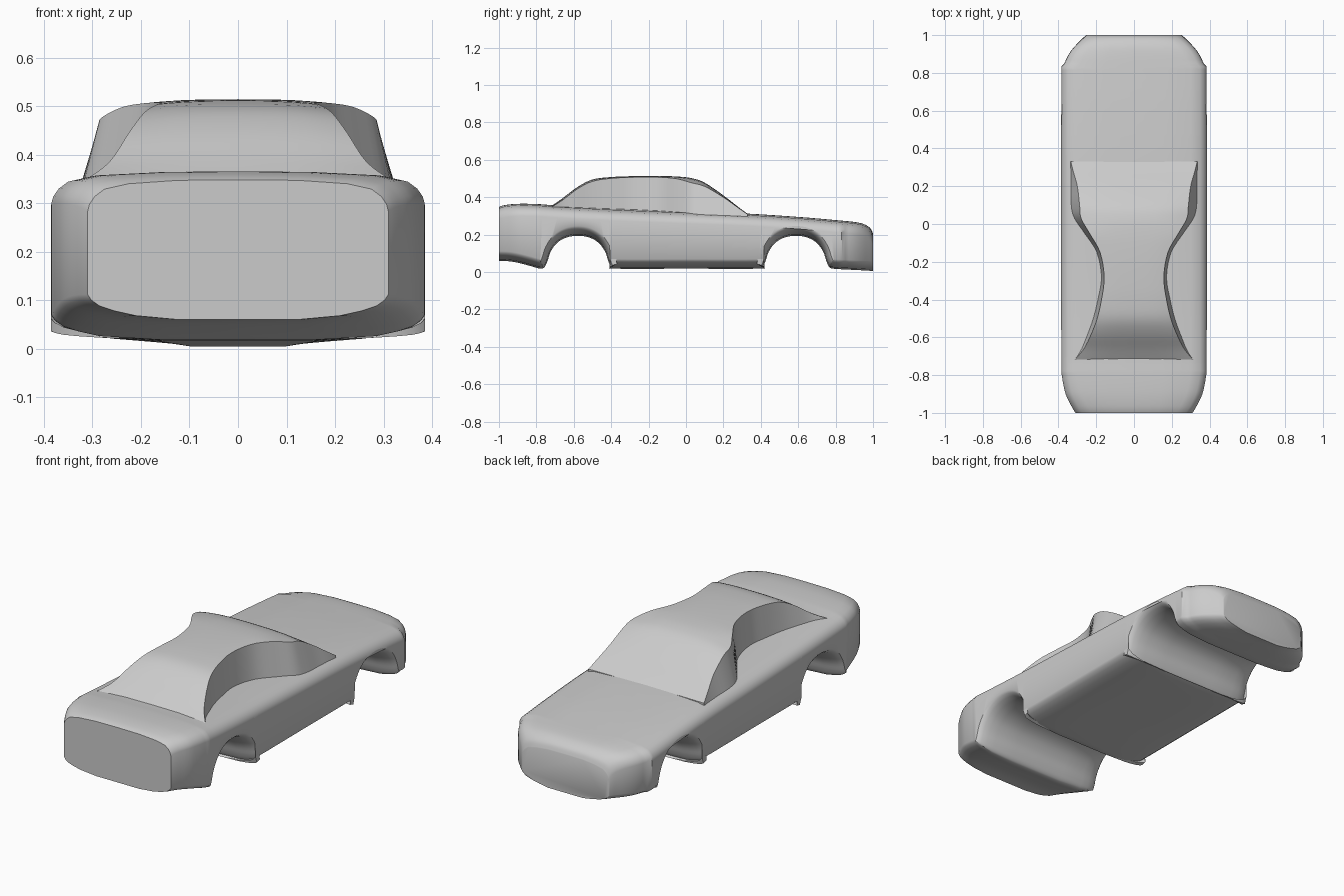
import bpy, bmesh, math

cube = bpy.data.objects.get("Cube")
if cube:
    bpy.data.objects.remove(cube)

paint = bpy.data.materials.new("light grey")
paint.use_nodes = True
grey = (0.6, 0.6, 0.6, 1)
paint.diffuse_color = grey
paint.node_tree.nodes["Principled BSDF"].inputs["Base Color"].default_value = grey


def smooth_path(points, steps):
    """Catmull-Rom curve through tuples of any size."""
    out = []
    for i in range(len(points) - 1):
        a, b = points[max(i - 1, 0)], points[i]
        c, d = points[i + 1], points[min(i + 2, len(points) - 1)]
        for s in range(steps):
            t = s / steps
            out.append(tuple(
                q + t * ((r - p) + t * ((2 * p - 5 * q + 4 * r - u) + t * (3 * q - p - 3 * r + u))) / 2
                for p, q, r, u in zip(a, b, c, d)))
    return out + [points[-1]]


def lookup(curve, y):
    """Linear reading of a (y, value) curve."""
    for (y0, v0), (y1, v1) in zip(curve, curve[1:]):
        if y <= y1:
            return v0 + (v1 - v0) * max(0, y - y0) / max(y1 - y0, 1e-6)
    return curve[-1][1]


def loft(name, halves, angle):
    """Skin half sections, each listed from bottom centre to top centre."""
    bm = bmesh.new()
    rings = []
    for half in halves:
        full = half + [(-x, y, z) for x, y, z in half[-2:0:-1]]
        rings.append([bm.verts.new(p) for p in full])
    n = len(rings[0])
    for a, b in zip(rings, rings[1:]):
        for i in range(n):
            j = (i + 1) % n
            bm.faces.new((a[i], a[j], b[j], b[i]))
    bm.faces.new(rings[0])
    bm.faces.new(rings[-1])
    bmesh.ops.recalc_face_normals(bm, faces=bm.faces)
    mesh = bpy.data.meshes.new(name)
    bm.to_mesh(mesh)
    bm.free()
    mesh.materials.append(paint)
    obj = bpy.data.objects.new(name, mesh)
    bpy.context.collection.objects.link(obj)
    bpy.ops.object.select_all(action="DESELECT")
    obj.select_set(True)
    bpy.context.view_layer.objects.active = obj
    bpy.ops.object.shade_smooth_by_angle(angle=math.radians(angle))


# Lower body: deck height, half width and underside along the length
deck = smooth_path([(-1, .348), (-.97, .358), (-.9, .365), (-.8, .364), (-.7, .357), (-.4, .341),
                    (0, .325), (.32, .313), (.6, .295), (.8, .278), (.9, .268), (.95, .257),
                    (.985, .235), (1, .205)], 4)
width = smooth_path([(-1, .31), (-.97, .328), (-.9, .362), (-.8, .382), (-.7, .385), (.7, .385),
                     (.8, .381), (.88, .355), (.94, .313), (1, .25)], 4)

arch_half = [(-.2, .018), (-.178, .027), (-.162, .06), (-.145, .11), (-.11, .157), (-.06, .185)]


def arch(centre):
    return ([(centre + y, z) for y, z in arch_half] + [(centre, .194)]
            + [(centre - y, z) for y, z in reversed(arch_half)])


under = smooth_path([(-1, .06), (-.95, .058), (-.9, .05), (-.83, .032)] + arch(-.578) + [(0, .018)]
                    + arch(.588) + [(.85, .014), (.93, .01), (.97, .008), (.99, .006), (1, .005)], 4)

# Edge rounding as (distance in from the side, distance from the surface)
lower_edge = [(.1, .008), (.055, .018), (.025, .028), (.008, .04), (0, .052)]
upper_edge = [(0, .065), (.004, .05), (.015, .034), (.035, .019), (.085, .008)]

sections = []
for i, (y, z) in enumerate(under):
    before, after = under[max(i - 1, 0)], under[min(i + 1, len(under) - 1)]
    ty, tz = after[0] - before[0], after[1] - before[1]
    length = math.hypot(ty, tz)
    lean = 0 if i in (0, len(under) - 1) else -.6 * tz / length
    rise = max(ty / length, .3)
    top, w = lookup(deck, y), lookup(width, y)
    half = [(0, y, z), (w * .4, y, z)]
    for inset, d in lower_edge:
        half.append((w - inset, max(-1, min(1, y + lean * d)), z + rise * d))
    half += [(w - inset, y, top - d) for inset, d in upper_edge]
    half += [(w * .4, y, top - .001), (0, y, top)]
    sections.append(half)
loft("lower_body", sections, 40)

# Cabin: y, roof height, half width at base, half width at roof, drop of roof edge
cabin = smooth_path([(-.72, .353, .32, .315, .005), (-.66, .395, .285, .265, .01),
                     (-.58, .455, .25, .225, .01), (-.5, .495, .22, .195, .01),
                     (-.4, .508, .195, .172, .007), (-.28, .513, .175, .158, .006),
                     (-.15, .514, .2, .18, .007), (-.05, .511, .265, .235, .012),
                     (.03, .502, .32, .28, .025), (.1, .478, .338, .288, .02),
                     (.2, .41, .34, .3, .01), (.28, .348, .34, .322, .005),
                     (.33, .311, .34, .335, .002)], 4)
sections = []
for y, roof, base, edge, drop in cabin:
    foot = lookup(deck, y) - .035
    half = [(0, y, foot), (base, y, foot), (edge, y, roof - drop)]
    half += [(edge * f, y, roof - drop * f ** 3) for f in (.85, .65, .4)]
    half.append((0, y, roof))
    sections.append(half)
loft("cabin", sections, 35)
